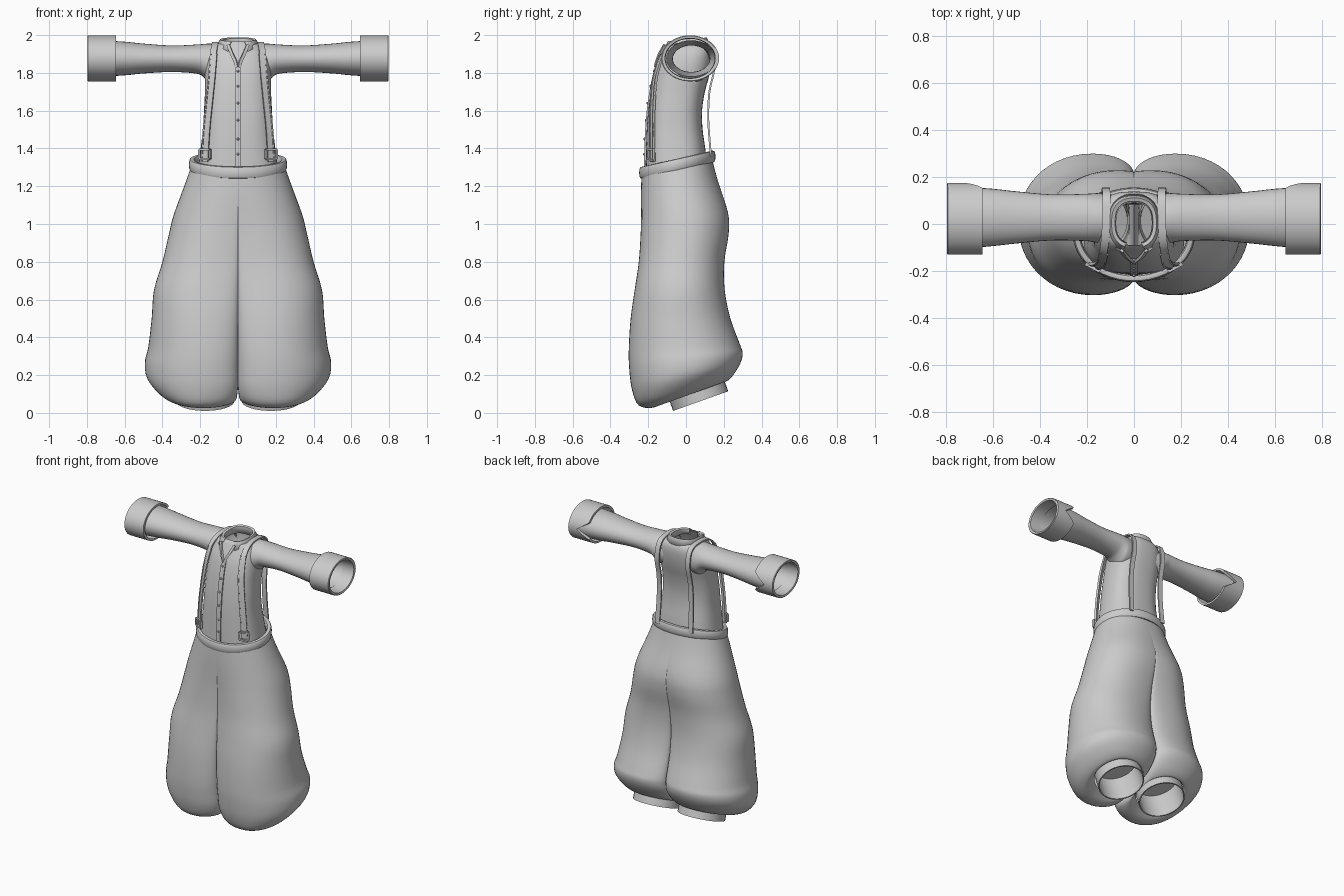
import bpy, bmesh, math
from mathutils import Vector

if "Cube" in bpy.data.objects:
    bpy.data.objects.remove(bpy.data.objects["Cube"])

cloth = bpy.data.materials.new("grey_cloth")
cloth.diffuse_color = (0.6, 0.6, 0.6, 1)
cloth.use_nodes = True
cloth.node_tree.nodes["Principled BSDF"].inputs["Base Color"].default_value = cloth.diffuse_color


def power(v, p):
    return math.copysign(abs(v) ** p, v)


def smooth_rows(rows, steps):
    """Catmull-Rom interpolation of tuples."""
    out = []
    for i in range(len(rows) - 1):
        a, b, c, d = (rows[max(i - 1, 0)], rows[i], rows[i + 1], rows[min(i + 2, len(rows) - 1)])
        for k in range(steps):
            t = k / steps
            out.append(tuple(
                0.5 * (2 * q + (r - p) * t + (2 * p - 5 * q + 4 * r - s) * t * t
                       + (3 * q - p - 3 * r + s) * t ** 3)
                for p, q, r, s in zip(a, b, c, d)))
    return out + [rows[-1]]


def loft(name, rings, closed=True, wrap=False, caps=False, mirror=False, thick=0):
    bm = bmesh.new()
    vs = [[bm.verts.new(p) for p in ring] for ring in rings]
    n, m = len(vs[0]), len(vs)
    for i in range(m if wrap else m - 1):
        for j in range(n if closed else n - 1):
            k, h = (j + 1) % n, (i + 1) % m
            bm.faces.new((vs[i][j], vs[i][k], vs[h][k], vs[h][j]))
    if caps:
        bm.faces.new(vs[0])
        bm.faces.new(vs[-1])
    bmesh.ops.remove_doubles(bm, verts=bm.verts, dist=0.0005)
    bmesh.ops.recalc_face_normals(bm, faces=bm.faces)
    me = bpy.data.meshes.new(name)
    bm.to_mesh(me)
    bm.free()
    me.materials.append(cloth)
    ob = bpy.data.objects.new(name, me)
    bpy.context.collection.objects.link(ob)
    bpy.context.view_layer.objects.active = ob
    bpy.ops.object.select_all(action='DESELECT')
    ob.select_set(True)
    bpy.ops.object.shade_smooth_by_angle(angle=math.radians(40))
    if thick:
        s = ob.modifiers.new("thickness", 'SOLIDIFY')
        s.thickness, s.offset = thick, 0
    if mirror:
        ob.modifiers.new("mirror", 'MIRROR').merge_threshold = 0.001
    return ob


def ellipse(n, p=1.0):
    return [(power(math.cos(2 * math.pi * i / n), p), power(math.sin(2 * math.pi * i / n), p))
            for i in range(n)]


def ribbon(name, pts, width, thick, mirror=True, steps=4):
    """Flat band along a path, lying across x and turning with the chest."""
    path = [Vector(p) for p in (smooth_rows(pts, steps) if steps > 1 else pts)]
    rings, n = [], len(path)
    for i, p in enumerate(path):
        t = (path[min(i + 1, n - 1)] - path[max(i - 1, 0)]).normalized()
        w = Vector((1, max(0, -p.y * 3) if mirror else 0, 0))
        w = (w - t * w.dot(t)).normalized() * width / 2
        d = t.cross(w).normalized() * thick / 2
        rings.append([p - w - d, p + w - d, p + w + d, p - w + d])
    return loft(name, rings, caps=True, mirror=mirror)


# Baggy trousers: half outline with a crease at the centre, divided into legs lower down
# columns: height, outer x, inner x, x of fullest point, front y, back y, tilt, crease, division
rows = [(1.312, .245, 0, .01, -.235, .135, .23, 0, 0), (1.2, .285, 0, .02, -.238, .17, .12, 0, 0),
        (1.05, .34, 0, .06, -.238, .222, .05, .02, 0), (.95, .365, 0, .09, -.24, .226, 0, .05, 0),
        (.8, .40, 0, .13, -.25, .203, 0, .1, 0), (.65, .445, 0, .16, -.272, .205, 0, .17, 0),
        (.5, .457, 0, .17, -.293, .235, 0, .23, 0), (.35, .475, 0, .172, -.303, .285, .05, .27, 1),
        (.27, .493, 0, .175, -.30, .30, .15, .3, 1), (.19, .482, 0, .18, -.285, .287, .25, .33, 1),
        (.12, .42, .008, .19, -.25, .25, .32, .45, 1), (.098, .36, .02, .18, -.17, .215, .36, .75, 1),
        (.13, .335, .02, .175, -.1, .195, .36, 1, 1)]
rings = []
for z, xo, xi, cx, yf, yb, tilt, crease, div in smooth_rows(rows, 4):
    yc, h, div = (yf + yb) / 2, (yb - yf) / 2, min(max(div, 0), 1)
    crease = min(max(crease, 0), 1)
    quarter = [(xi, (1 - crease) * (1 - div * (1 - k / 4))) for k in range(4)]
    for k in range(9):
        a = math.pi / 2 * k / 9
        quarter.append((cx - (cx - xi) * math.cos(a), 1 - crease * (1 - math.sin(a))))
    for k in range(14):
        a = math.pi / 2 * k / 13
        quarter.append((cx + (xo - cx) * math.sin(a) ** .95, math.cos(a) ** .95 if k < 13 else 0))
    half = [(x, -q) for x, q in quarter] + [(x, q) for x, q in reversed(quarter[:-1])]
    rings.append([(max(x, 0), yc + h * q, z + tilt * h * q) for x, q in half])
loft("trousers", rings, closed=False, mirror=True)

# Tilted leg openings, closed deep inside
rings = []
for k, r in ((0.2, .155), (0, .155), (0, .147), (.19, .147), (.19, .002)):
    c = Vector((.174, .0775, .0625)) + Vector((0, -.335, .942)) * k
    rings.append([c + Vector((r * a, r * b * .942, r * b * .335)) for a, b in ellipse(32)])
loft("leg_opening", rings, mirror=True)

# Rolled waistband
rings = []
for a, b in ellipse(48):
    rings.append([((.243 + .017 * p) * a, -.046 + (.186 + .016 * p) * b,
                   1.314 + .23 * .186 * b + .032 * q) for p, q in ellipse(12, .7)])
loft("waistband", rings, wrap=True)

# Shirt body: height, half width, front y, back y
torso = [(1.27, .215, -.215, .115), (1.4, .198, -.212, .102), (1.5, .186, -.208, .088),
         (1.6, .18, -.2, .085), (1.7, .175, -.186, .1), (1.78, .175, -.17, .122),
         (1.85, .172, -.15, .135), (1.91, .158, -.122, .138), (1.945, .13, -.105, .128),
         (1.958, .1, -.095, .11), (1.965, .088, -.09, .103)]
loft("shirt_body", [[(x * a, (f + b) / 2 + (b - f) / 2 * c, z) for a, c in ellipse(40, .76)]
                    for z, x, f, b in smooth_rows(torso, 3)])


def along_arm(rows, n=32):
    return [[(x, yc + ry * a, zc + rz * b) for a, b in ellipse(n)] for x, zc, rz, yc, ry in rows]


# Sleeves flaring towards the wrists
sleeve = [(.09, 1.85, .104, .02, .105), (.15, 1.851, .104, .025, .106), (.18, 1.864, .089, .027, .103),
          (.22, 1.873, .077, .028, .1), (.35, 1.875, .07, .028, .098), (.5, 1.876, .079, .028, .111),
          (.6, 1.876, .089, .028, .122), (.72, 1.876, .096, .027, .132)]
loft("sleeve", along_arm(smooth_rows(sleeve, 4)), mirror=True)

# Turned-back cuffs with a notch at the back
n, rings = 48, []
for x, k in ((0, 0), (0, 1), (.04, 1.0), (.1, 1.0), (.147, 1.0), (.15, .97), (.147, .87), (.06, .85)):
    ring = []
    for j in range(n):
        t = 2 * math.pi * j / n
        d = min(t, 2 * math.pi - t)
        cut = .085 * max(0, 1 - d / .5) * (1 - x / .15)
        s = .88 if k == 0 else k
        ring.append((.647 + x + (cut if k in (0, 1) else 0), .022 + .153 * s * math.cos(t),
                     1.877 + .122 * s * math.sin(t)))
    rings.append(ring)
loft("cuff", rings, mirror=True)

# Folded collar, open at the front and pointed at the ends
rings = []
for i in range(41):
    t = -math.pi / 2 + .32 + (2 * math.pi - .64) * i / 40
    tip = max(0, 1 - min(i, 40 - i) / 5)
    back = (math.sin(t) + 1) / 2
    c, s = power(math.cos(t), .8), power(math.sin(t), .8)
    rings.append([(.08 * c, .005 + .09 * s, 1.935),
                  (.084 * c, .005 + .095 * s, 1.96 + .02 * back),
                  (.094 * c, .005 + .104 * s, 1.963 + .021 * back),
                  ((.11 + .02 * tip) * c, .005 + (.12 + .008 * tip) * s, 1.943 - .03 * tip)])
loft("collar", rings, closed=False, thick=.008)

# Neckline edges, button placket and buttons
ribbon("neckline_edge", [(.052, -.113, 1.948), (.035, -.137, 1.905), (.016, -.153, 1.865),
                         (.006, -.162, 1.83)], .016, .012)
front = [(0, f - .003, z) for z, x, f, b in torso[:7]]
ribbon("placket", front, .032, .01, mirror=False)
for z in (1.37, 1.45, 1.55, 1.64, 1.73, 1.81):
    y = next(p[1] + (q[1] - p[1]) * (z - p[2]) / (q[2] - p[2])
             for p, q in zip(front, front[1:]) if p[2] <= z <= q[2])
    loft("button", [[(r * a, y - d, z + r * b) for a, b in ellipse(12)]
                    for d, r in ((0, .007), (.008, .007), (.011, .004))], caps=True)

# Braces running over the shoulders
brace = [(.178, -.174, 1.33), (.168, -.177, 1.5), (.153, -.173, 1.65), (.14, -.16, 1.78),
         (.13, -.12, 1.9), (.122, -.05, 1.951), (.118, .05, 1.958), (.118, .125, 1.932),
         (.12, .15, 1.83), (.122, .124, 1.7), (.125, .118, 1.55), (.13, .132, 1.36)]
ribbon("brace", brace, .034, .01)
# Raised hems on both brace edges
for dx in (-.015, .015):
    ribbon("brace_hem", [(x + dx - .001, y - .006 + dx * min(.5, -y * 3), z) for x, y, z in brace[:5]],
           .007, .008)

# Square buckles at the front of the braces
for z in (1.345, 1.395):
    ribbon("buckle_bar", [(.176, -.186, z - .005), (.176, -.186, z + .005)], .062, .014, steps=1)
for dx in (-.027, .027):
    ribbon("buckle_side", [(.176 + dx, -.186 + dx * .5, 1.345), (.176 + dx, -.186 + dx * .5, 1.395)],
           .01, .014, steps=1)
